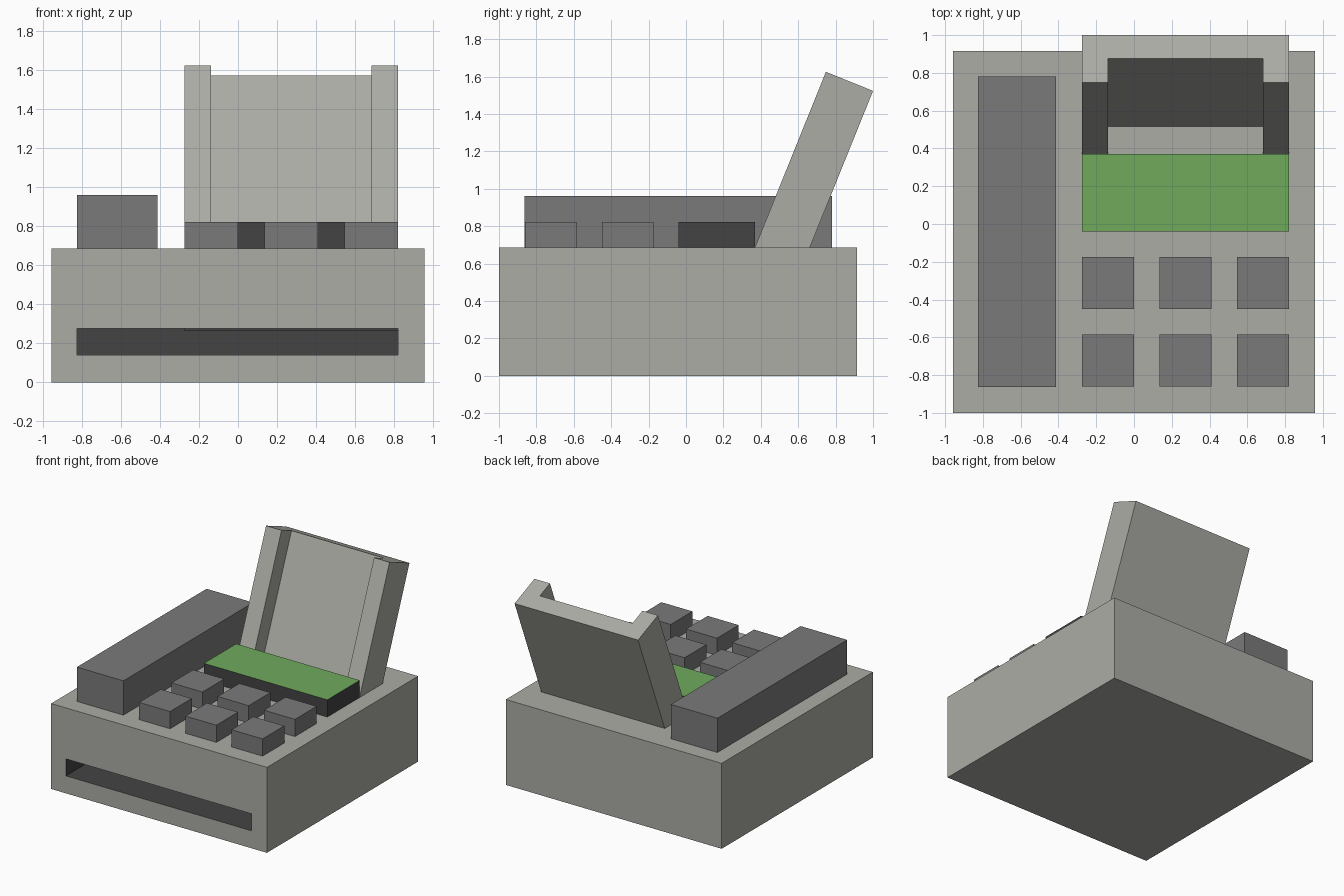
import bpy, bmesh, math
from mathutils import Matrix, Vector

cube = bpy.data.objects.get("Cube")
if cube:
    bpy.data.objects.remove(cube, do_unlink=True)


def material(name, rgb):
    linear = [((c / 255 + 0.055) / 1.055) ** 2.4 for c in rgb] + [1.0]
    m = bpy.data.materials.new(name)
    m.use_nodes = True
    m.diffuse_color = linear
    m.node_tree.nodes["Principled BSDF"].inputs["Base Color"].default_value = linear
    return m


CASING = material("casing grey", (172, 172, 166))
BUTTON = material("button grey", (122, 122, 122))
DARK = material("dark grey", (68, 68, 68))
GREEN = material("screen green", (112, 170, 92))


def finish(bm, name, *mats):
    bmesh.ops.recalc_face_normals(bm, faces=bm.faces)
    mesh = bpy.data.meshes.new(name)
    bm.to_mesh(mesh)
    bm.free()
    for m in mats:
        mesh.materials.append(m)
    obj = bpy.data.objects.new(name, mesh)
    bpy.context.collection.objects.link(obj)
    return obj


def box(lo, hi):
    bm = bmesh.new()
    lo, hi = Vector(lo), Vector(hi)
    place = Matrix.Translation((lo + hi) / 2) @ Matrix.Diagonal((*(hi - lo), 1))
    bmesh.ops.create_cube(bm, size=1, matrix=place)
    return bm


def facing(bm, axis):
    bm.normal_update()
    return max(bm.faces, key=lambda f: f.normal.dot(Vector(axis)))


def extrude(bm, face):
    """Extrude one face, returning the new cap and the new side faces."""
    old = set(bm.faces) - {face}
    cap = bmesh.ops.extrude_discrete_faces(bm, faces=[face])["faces"][0]
    return cap, [f for f in bm.faces if f not in old and f != cap]


TOP = 0.685          # casing top
KEY_TOP = 0.823      # top of keys and screen
LEFT, RIGHT = -0.275, 0.82

# Casing with a deep dark paper slot in the front
bm = box((-0.957, -1, 0), (0.957, 0.915, TOP))
cap, _ = extrude(bm, facing(bm, (0, -1, 0)))
for v in cap.verts:
    v.co.x = -0.825 if v.co.x < 0 else RIGHT
    v.co.z = 0.14 if v.co.z < 0.3 else 0.276
cap, walls = extrude(bm, cap)
for v in cap.verts:
    v.co.y = 0.64
for f in walls + [cap]:
    f.material_index = 1
finish(bm, "casing", CASING, DARK)

# Handset
finish(box((-0.825, -0.863, TOP), (-0.412, 0.78, 0.96)), "handset", BUTTON)

# Keypad
for row in range(2):
    for col in range(3):
        x, y = LEFT + 0.41 * col, -0.86 + 0.41 * row
        finish(box((x, y, TOP), (x + 0.275, y + 0.275, KEY_TOP)),
               f"key_{row + 1}_{col + 1}", BUTTON)

# Screen block with a green top
bm = box((LEFT, -0.04, TOP), (RIGHT, 0.37, KEY_TOP))
facing(bm, (0, 0, 1)).material_index = 1
finish(bm, "screen", DARK, GREEN)

# Leaning paper tray: channel profile extruded down the slope
RAIL, DEPTH, FLOOR, LENGTH = 0.137, 0.272, 0.137, 1.36
outline = [(LEFT, 0), (LEFT + RAIL, 0), (LEFT + RAIL, FLOOR), (RIGHT - RAIL, FLOOR),
           (RIGHT - RAIL, 0), (RIGHT, 0), (RIGHT, DEPTH), (LEFT, DEPTH)]
bm = bmesh.new()
face = bm.faces.new([bm.verts.new((x, y, 0)) for x, y in outline])
side = bmesh.ops.extrude_face_region(bm, geom=[face])["geom"]
for v in side:
    if isinstance(v, bmesh.types.BMVert):
        v.co.z = -LENGTH
bm.transform(Matrix.Translation((0, 0.748, 1.625)) @ Matrix.Rotation(math.radians(-22), 4, "X"))
finish(bm, "paper_tray", CASING)
